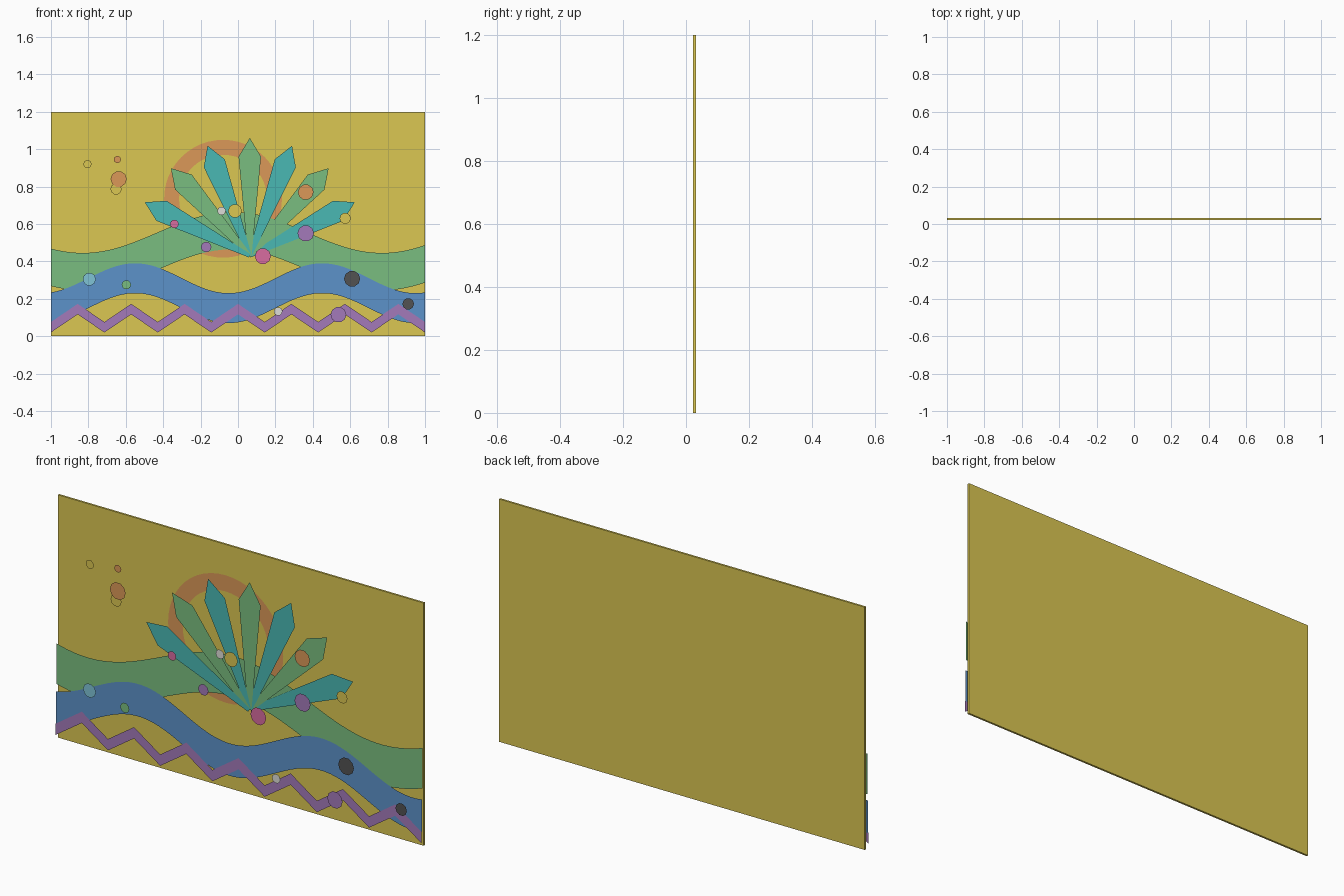
import bpy, bmesh
from math import sin, cos, pi, radians

if "Cube" in bpy.data.objects:
    bpy.data.objects.remove(bpy.data.objects["Cube"])

FRONT = 0.022   # y of the panel's front face


def lin(c):
    return ((c / 255 + 0.055) / 1.055) ** 2.4


def material(name, r, g, b):
    m = bpy.data.materials.new(name)
    m.diffuse_color = (lin(r), lin(g), lin(b), 1)
    m.use_nodes = True
    m.node_tree.nodes["Principled BSDF"].inputs["Base Color"].default_value = m.diffuse_color
    return m


MAT = {n: material(n, *c) for n, c in {
    "yellow": (219, 199, 82), "orange": (219, 152, 88), "green": (122, 190, 128),
    "teal": (74, 184, 180), "blue": (92, 146, 202), "purple": (164, 122, 186),
    "pink": (216, 108, 160), "white": (222, 222, 216), "dark": (82, 82, 82),
    "light_blue": (128, 196, 214)}.items()}


def sheet(name, polys, lift, color):
    """Flat paper-like piece facing -y; polys are counter-clockwise (x, z) outlines."""
    bm = bmesh.new()
    for poly in polys:
        bm.faces.new([bm.verts.new((x, FRONT - lift, z)) for x, z in poly])
    bmesh.ops.remove_doubles(bm, verts=bm.verts, dist=1e-5)
    me = bpy.data.meshes.new(name)
    bm.to_mesh(me)
    bm.free()
    me.materials.append(MAT[color])
    ob = bpy.data.objects.new(name, me)
    bpy.context.collection.objects.link(ob)
    return ob


def band(name, mid, half, xs, lift, color):
    """Horizontal ribbon following z = mid(i, x)."""
    pts = [(x, mid(i, x)) for i, x in enumerate(xs)]
    polys = [[(x0, z0 - half), (x1, z1 - half), (x1, z1 + half), (x0, z0 + half)]
             for (x0, z0), (x1, z1) in zip(pts, pts[1:])]
    sheet(name, polys, lift, color)


def polar(cx, cz, r, a):
    return (cx + r * cos(a), cz + r * sin(a))


# Backing panel
bpy.ops.mesh.primitive_cube_add(size=1, location=(0, 0.027, 0.6))
panel = bpy.context.object
panel.name = "panel"
panel.scale = (2, 0.01, 1.2)
panel.data.materials.append(MAT["yellow"])

# Sun ring and its ten rays
CX, CZ, N = -0.08, 0.735, 48
ring = []
for i in range(N):
    a, b = 2 * pi * i / N, 2 * pi * (i + 1) / N
    ring.append([polar(CX, CZ, 0.235, a), polar(CX, CZ, 0.315, a),
                 polar(CX, CZ, 0.315, b), polar(CX, CZ, 0.235, b)])
sheet("sun_ring", ring, 0.004, "orange")
rays = []
for k in range(10):
    a = 2 * pi * k / 10
    rays.append([polar(CX, CZ, 0.335, a - 0.1), polar(CX, CZ, 0.46, a),
                 polar(CX, CZ, 0.335, a + 0.1)])
sheet("sun_rays", rays, 0.004, "yellow")

# Rolling hill, river and zigzag border
xs = [-1 + i / 32 for i in range(65)]
band("hill", lambda i, x: 0.455 + 0.11 * cos(2 * pi * (x + 0.03) / 1.6), 0.10, xs, 0.010, "green")
band("river", lambda i, x: 0.23 + 0.08 * cos(2 * pi * (x + 0.55)), 0.08, xs, 0.014, "blue")
band("zigzag", lambda i, x: 0.145 if i % 2 else 0.048, 0.028,
     [-1 + i / 7 for i in range(15)], 0.018, "purple")

# Fan of seven leaves
for i in range(7):
    a = radians(63 - 21 * i)
    shape = [(-0.01, 0), (0.01, 0), (0.06, 0.53), (0, 0.63), (-0.06, 0.53)]
    pts = [(0.063 + u * cos(a) - v * sin(a), 0.43 + u * sin(a) + v * cos(a)) for u, v in shape]
    sheet(f"leaf_{i + 1}", [pts], 0.027 - 0.002 * i, "green" if i % 2 else "teal")

# Scattered dots: x, z, radius, lift, colour
DOTS = [
    (-0.805, 0.92, 0.022, 0.030, "yellow"), (-0.645, 0.945, 0.019, 0.040, "orange"),
    (-0.638, 0.84, 0.043, 0.050, "orange"), (-0.652, 0.787, 0.030, 0.043, "yellow"),
    (-0.088, 0.67, 0.023, 0.038, "white"), (-0.016, 0.67, 0.037, 0.054, "yellow"),
    (-0.34, 0.60, 0.023, 0.052, "pink"), (-0.17, 0.477, 0.028, 0.050, "purple"),
    (0.362, 0.77, 0.042, 0.037, "orange"), (0.362, 0.55, 0.044, 0.035, "purple"),
    (0.573, 0.63, 0.030, 0.028, "yellow"), (0.133, 0.428, 0.043, 0.053, "pink"),
    (0.61, 0.307, 0.043, 0.049, "dark"), (0.91, 0.173, 0.031, 0.047, "dark"),
    (0.537, 0.115, 0.042, 0.032, "purple"), (0.215, 0.133, 0.023, 0.031, "white"),
    (-0.795, 0.305, 0.035, 0.047, "light_blue"), (-0.597, 0.275, 0.025, 0.054, "green"),
]
for i, (x, z, r, lift, color) in enumerate(DOTS):
    sheet(f"dot_{i + 1}", [[polar(x, z, r, 2 * pi * k / 10) for k in range(10)]], lift, color)
